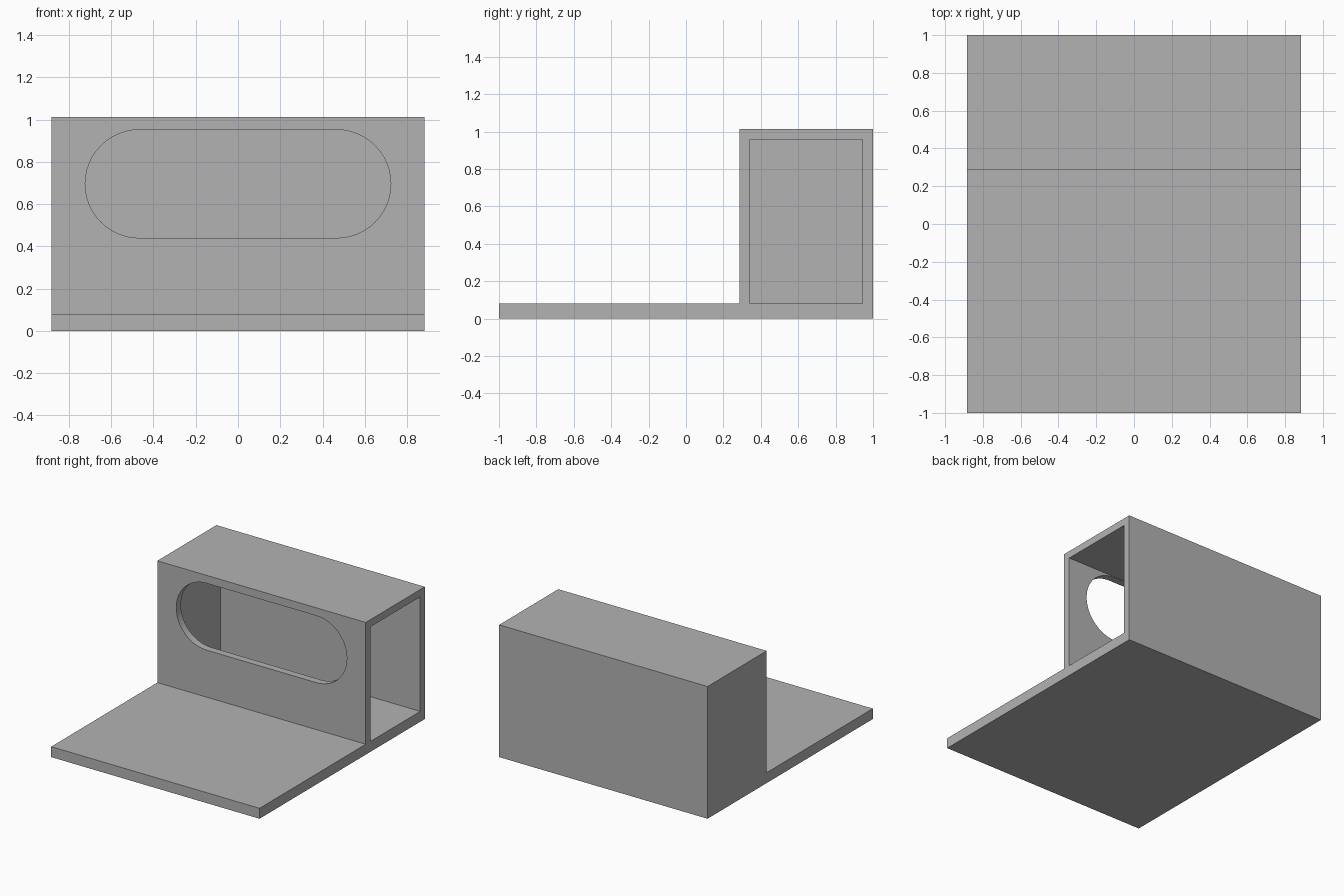
import bpy
import bmesh
from math import cos, sin, pi
from mathutils import Vector

cube = bpy.data.objects.get("Cube")
if cube:
    bpy.data.objects.remove(cube, do_unlink=True)

grey = bpy.data.materials.new("mid grey")
grey.use_nodes = True
tint = (0.45, 0.45, 0.45, 1)
grey.diffuse_color = tint
grey.node_tree.nodes["Principled BSDF"].inputs["Base Color"].default_value = tint


def prism(name, points, sweep):
    """Sweep a closed outline along a vector into a solid."""
    bm = bmesh.new()
    face = bm.faces.new([bm.verts.new(p) for p in points])
    out = bmesh.ops.extrude_face_region(bm, geom=[face])
    moved = [v for v in out["geom"] if isinstance(v, bmesh.types.BMVert)]
    bmesh.ops.translate(bm, verts=moved, vec=Vector(sweep))
    bmesh.ops.recalc_face_normals(bm, faces=bm.faces)
    mesh = bpy.data.meshes.new(name)
    bm.to_mesh(mesh)
    bm.free()
    mesh.materials.append(grey)
    obj = bpy.data.objects.new(name, mesh)
    bpy.context.collection.objects.link(obj)
    return obj


def cut(target, cutter):
    """Subtract the cutter, apply, and discard it."""
    cutter.hide_render = True
    mod = target.modifiers.new("cut", "BOOLEAN")
    mod.operation = "DIFFERENCE"
    mod.solver = "EXACT"
    mod.object = cutter
    bpy.context.view_layer.objects.active = target
    bpy.ops.object.modifier_apply(modifier=mod.name)
    bpy.data.objects.remove(cutter, do_unlink=True)


half_width, height, floor = 0.883, 1.013, 0.08
box_front, wall, end_wall = 0.285, 0.056, 0.075

# Base plate and raised box as one L-shaped side profile
profile = [(-1, 0), (1, 0), (1, height), (box_front, height),
           (box_front, floor), (-1, floor)]
body = prism("box_and_base_plate", [(-half_width, y, z) for y, z in profile],
             (2 * half_width, 0, 0))

# Hollow interior, open at the +x end
y0, y1, z1 = box_front + wall, 1 - wall, height - wall
inner = [(y0, floor), (y1, floor), (y1, z1), (y0, z1)]
cut(body, prism("cavity_cutter",
                [(end_wall - half_width, y, z) for y, z in inner],
                (2 * half_width, 0, 0)))

# Rounded slot through the front wall
radius, reach, centre_z, steps = 0.256, 0.467, 0.696, 24
slot = []
for side in (1, -1):
    for i in range(steps + 1):
        a = pi * i / steps - pi / 2
        slot.append((side * (reach + radius * cos(a)), box_front - 0.1,
                     centre_z + side * radius * sin(a)))
cut(body, prism("slot_cutter", slot, (0, 0.3, 0)))

# Smooth only the rounded slot ends
body.select_set(True)
bpy.context.view_layer.objects.active = body
bpy.ops.object.shade_smooth_by_angle(angle=pi / 6)
